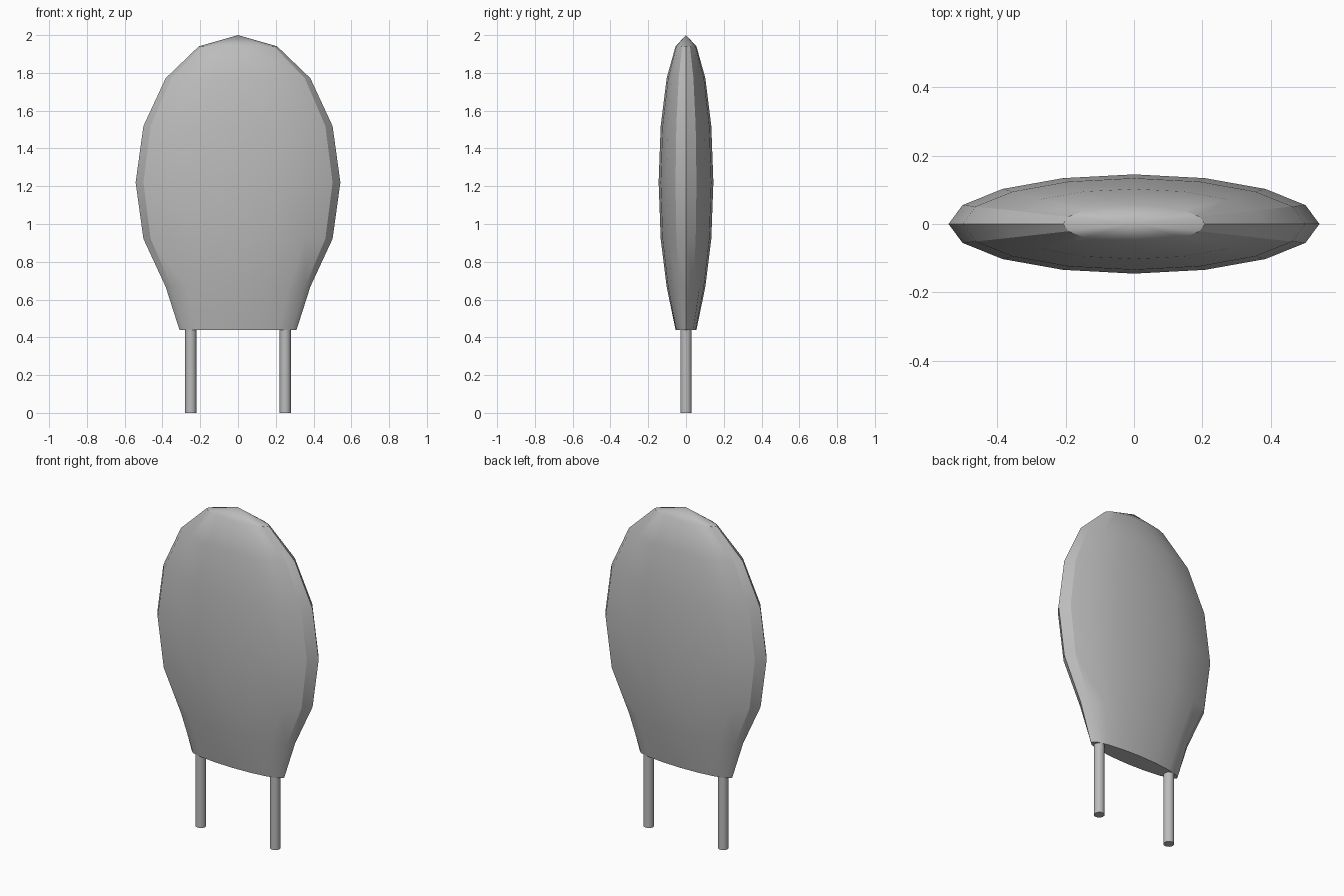
import bpy, bmesh, math
from math import sin, cos, pi

cube = bpy.data.objects.get("Cube")
if cube:
    bpy.data.objects.remove(cube, do_unlink=True)

grey = bpy.data.materials.new("plain grey")
grey.use_nodes = True
grey.diffuse_color = (0.5, 0.5, 0.5, 1)
grey.node_tree.nodes["Principled BSDF"].inputs["Base Color"].default_value = grey.diffuse_color


def finish(name, bm, angle):
    bmesh.ops.recalc_face_normals(bm, faces=bm.faces)
    mesh = bpy.data.meshes.new(name)
    bm.to_mesh(mesh)
    bm.free()
    mesh.materials.append(grey)
    obj = bpy.data.objects.new(name, mesh)
    bpy.context.collection.objects.link(obj)
    bpy.ops.object.select_all(action='DESELECT')
    obj.select_set(True)
    bpy.context.view_layer.objects.active = obj
    bpy.ops.object.shade_smooth_by_angle(angle=math.radians(angle))
    return obj


# Body: flattened ball whose lower end widens into a flat base
SIDES, RINGS = 16, 8
WIDTH, DEPTH, HEIGHT, MIDDLE, BASE = 0.542, 0.145, 0.78, 1.22, 0.44
bm = bmesh.new()
rings = []
for r in range(1, RINGS):
    t = pi * r / RINGS
    rx, ry, z = WIDTH * sin(t), DEPTH * sin(t), MIDDLE + HEIGHT * cos(t)
    if r == RINGS - 1:
        rx, z = 0.31, BASE
    rings.append([bm.verts.new((rx * cos(2 * pi * s / SIDES), ry * sin(2 * pi * s / SIDES), z))
                  for s in range(SIDES)])
tip = bm.verts.new((0, 0, MIDDLE + HEIGHT))
for s in range(SIDES):
    n = (s + 1) % SIDES
    bm.faces.new((tip, rings[0][s], rings[0][n]))
    for upper, lower in zip(rings, rings[1:]):
        bm.faces.new((upper[s], lower[s], lower[n], upper[n]))
bm.faces.new(rings[-1])
finish("body", bm, 30)

# Two straight wire leads, slightly sunk into the base
for side, x in (("left", 0.25), ("right", -0.25)):
    bm = bmesh.new()
    bmesh.ops.create_cone(bm, cap_ends=True, segments=16, radius1=0.03, radius2=0.03, depth=0.46)
    bmesh.ops.translate(bm, verts=bm.verts, vec=(x, 0, 0.23))
    finish(side + "_lead", bm, 40)
